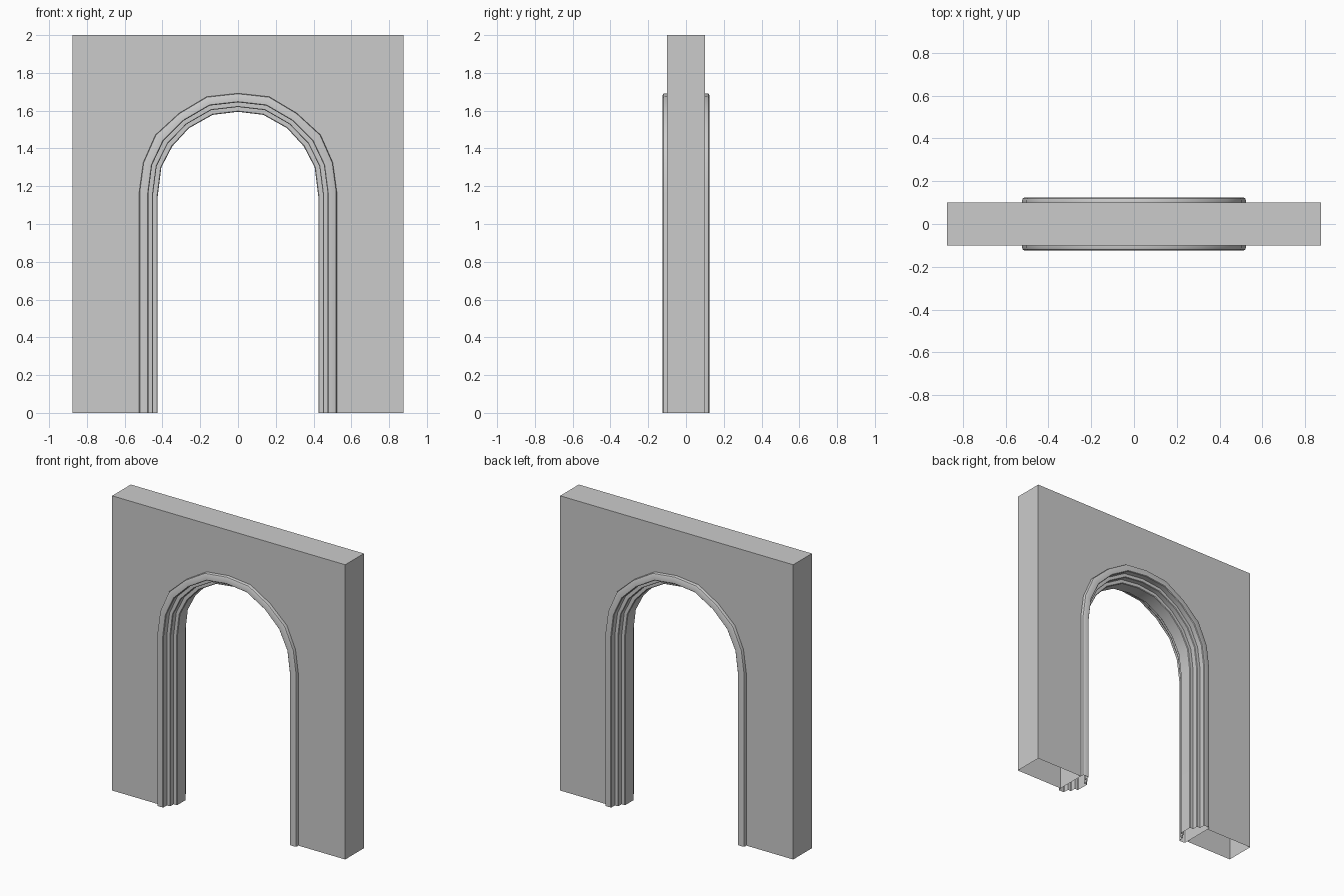
import bpy, bmesh

if "Cube" in bpy.data.objects:
    bpy.data.objects.remove(bpy.data.objects["Cube"])

# Right half of the arch, from floor to apex: inner and outer edges (x, z)
INNER = [(0.425, 0), (0.425, 1.146), (0.406, 1.30), (0.348, 1.411),
         (0.26, 1.507), (0.134, 1.578), (0, 1.594)]
OUTER = [(0.523, 0), (0.523, 1.17), (0.502, 1.325), (0.437, 1.472),
         (0.311, 1.587), (0.165, 1.674), (0, 1.692)]


def arch(t):
    """Arch path right to left; t = 0 on the inner edge, 1 on the outer edge."""
    half = [(a + (c - a) * t, b + (d - b) * t)
            for (a, b), (c, d) in zip(INNER, OUTER)]
    return half + [(-x, z) for x, z in reversed(half[:-1])]


def finish(name, bm):
    mesh = bpy.data.meshes.new(name)
    bm.to_mesh(mesh)
    bm.free()
    obj = bpy.data.objects.new(name, mesh)
    bpy.context.collection.objects.link(obj)
    return obj


# Wall slab with arched opening, open at the floor
outline = ([(-0.875, 0)] + arch(1)[::-1] +
           [(0.875, 0), (0.875, 2), (-0.875, 2)])
bm = bmesh.new()
front = [bm.verts.new((x, -0.1, z)) for x, z in outline]
back = [bm.verts.new((x, 0.1, z)) for x, z in outline]
bm.faces.new(front)
bm.faces.new(back[::-1])
n = len(outline)
for i in range(n):
    j = (i + 1) % n
    if outline[i][1] == 0 and outline[j][1] == 0:
        continue
    bm.faces.new((front[j], front[i], back[i], back[j]))
finish("wall", bm)

# Stepped moulding: (t across the arch, y), front half mirrored to the back
half = [(1, -0.1), (1, -0.112), (0.97, -0.12), (0.9, -0.124), (0.55, -0.124),
        (0.51, -0.12), (0.51, -0.084), (0.29, -0.084), (0.26, -0.08),
        (0.26, -0.046), (0.04, -0.046), (0, -0.042)]
profile = half + [(t, -y) for t, y in reversed(half)]
bm = bmesh.new()
rows = [[bm.verts.new((x, y, z)) for x, z in arch(t)] for t, y in profile]
for a, b in zip(rows, rows[1:]):
    for i in range(len(a) - 1):
        bm.faces.new((a[i], a[i + 1], b[i + 1], b[i]))
trim = finish("arch_moulding", bm)

# Smooth the moulding, keeping the steps sharp
bpy.context.view_layer.objects.active = trim
trim.select_set(True)
bpy.ops.object.shade_smooth_by_angle(angle=0.61)
